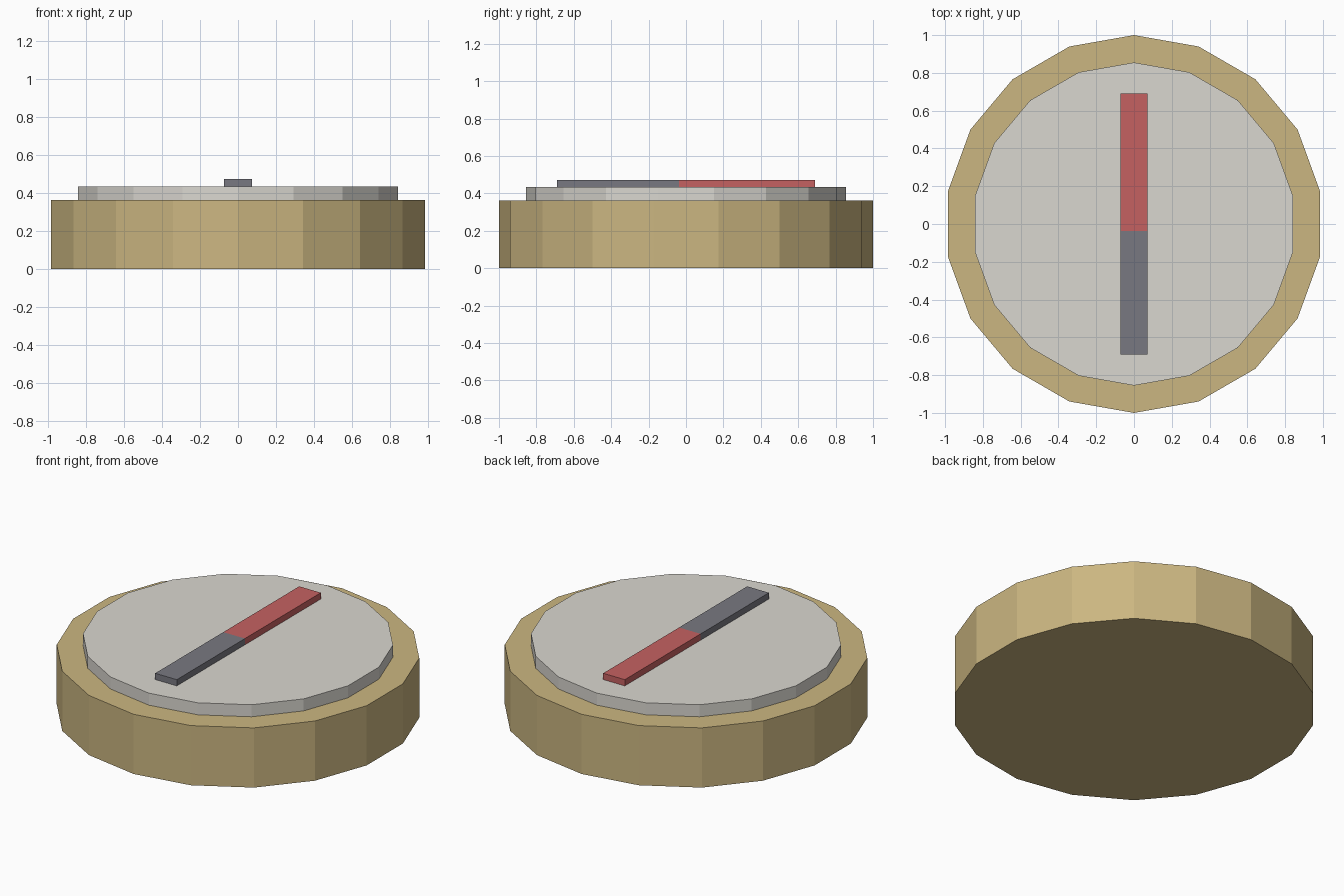
import bpy

if "Cube" in bpy.data.objects:
    bpy.data.objects.remove(bpy.data.objects["Cube"])

SIDES = 18


def paint(obj, name, rgb):
    mat = bpy.data.materials.new(name)
    mat.diffuse_color = (*rgb, 1)
    mat.use_nodes = True
    mat.node_tree.nodes["Principled BSDF"].inputs["Base Color"].default_value = mat.diffuse_color
    obj.data.materials.append(mat)


def disc(name, radius, z0, z1, mat, rgb):
    bpy.ops.mesh.primitive_cylinder_add(vertices=SIDES, radius=radius, depth=z1 - z0,
                                        location=(0, 0, (z0 + z1) / 2))
    obj = bpy.context.object
    obj.name = name
    paint(obj, mat, rgb)


def bar(name, y0, y1, z0, z1, width, mat, rgb):
    bpy.ops.mesh.primitive_cube_add(size=1, location=(0, (y0 + y1) / 2, (z0 + z1) / 2))
    obj = bpy.context.object
    obj.name = name
    obj.scale = (width, y1 - y0, z1 - z0)
    bpy.ops.object.transform_apply(location=False, rotation=False, scale=True)
    paint(obj, mat, rgb)


# Brass case and pale dial
disc("case", 1.0, 0.0, 0.362, "brass", (0.60, 0.47, 0.22))
disc("dial", 0.855, 0.362, 0.435, "pale_dial", (0.70, 0.68, 0.63))

# Two-tone needle: red half slightly longer
bar("needle_north", -0.037, 0.69, 0.435, 0.473, 0.145, "red", (0.56, 0.12, 0.12))
bar("needle_south", -0.69, -0.037, 0.435, 0.473, 0.145, "dark_grey", (0.19, 0.19, 0.22))
